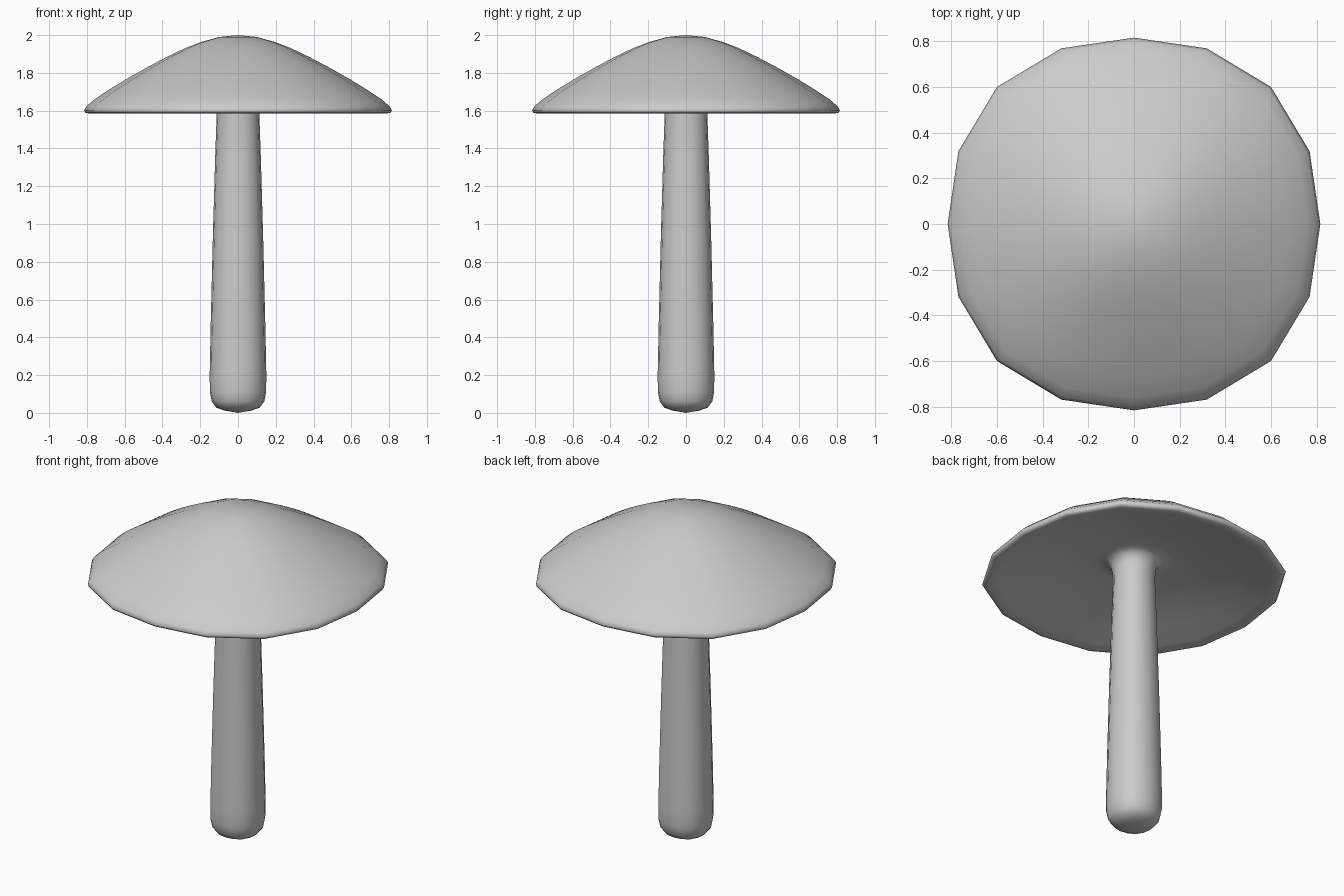
import bpy, bmesh, math

if "Cube" in bpy.data.objects:
    bpy.data.objects.remove(bpy.data.objects["Cube"])

SIDES = 16
# Radius and height, from the stem foot up, under the cap, round the rim to the crown
PROFILE = [(0.07, 0.012), (0.115, 0.028), (0.139, 0.06), (0.149, 0.11), (0.15, 0.2),
           (0.145, 0.45), (0.134, 0.9), (0.121, 1.35), (0.113, 1.58), (0.115, 1.64),
           (0.126, 1.68), (0.155, 1.705), (0.22, 1.707), (0.4, 1.68), (0.6, 1.635),
           (0.74, 1.595), (0.785, 1.585), (0.807, 1.588), (0.815, 1.602), (0.803, 1.623),
           (0.76, 1.66), (0.68, 1.713), (0.59, 1.768), (0.48, 1.83), (0.38, 1.883),
           (0.28, 1.931), (0.2, 1.962), (0.1, 1.99)]

bm = bmesh.new()


def ring(r, z):
    """Slightly squared 16-sided ring."""
    verts = []
    for i in range(SIDES):
        a = 2 * math.pi * i / SIDES
        k = r * (1 + 0.02 * (1 - math.cos(4 * a)))
        verts.append(bm.verts.new((k * math.cos(a), k * math.sin(a), z)))
    return verts


# Stem and cap as one continuous skin
rings = [ring(r, z) for r, z in PROFILE]
foot = bm.verts.new((0, 0, 0))
crown = bm.verts.new((0, 0, 2.0))
for i in range(SIDES):
    j = (i + 1) % SIDES
    for lo, hi in zip(rings, rings[1:]):
        bm.faces.new((lo[i], lo[j], hi[j], hi[i]))
    bm.faces.new((foot, rings[0][j], rings[0][i]))
    bm.faces.new((crown, rings[-1][i], rings[-1][j]))
bmesh.ops.recalc_face_normals(bm, faces=bm.faces[:])
for f in bm.faces:
    f.smooth = True

mesh = bpy.data.meshes.new("mushroom")
bm.to_mesh(mesh)
bm.free()
bpy.context.collection.objects.link(bpy.data.objects.new("mushroom", mesh))
